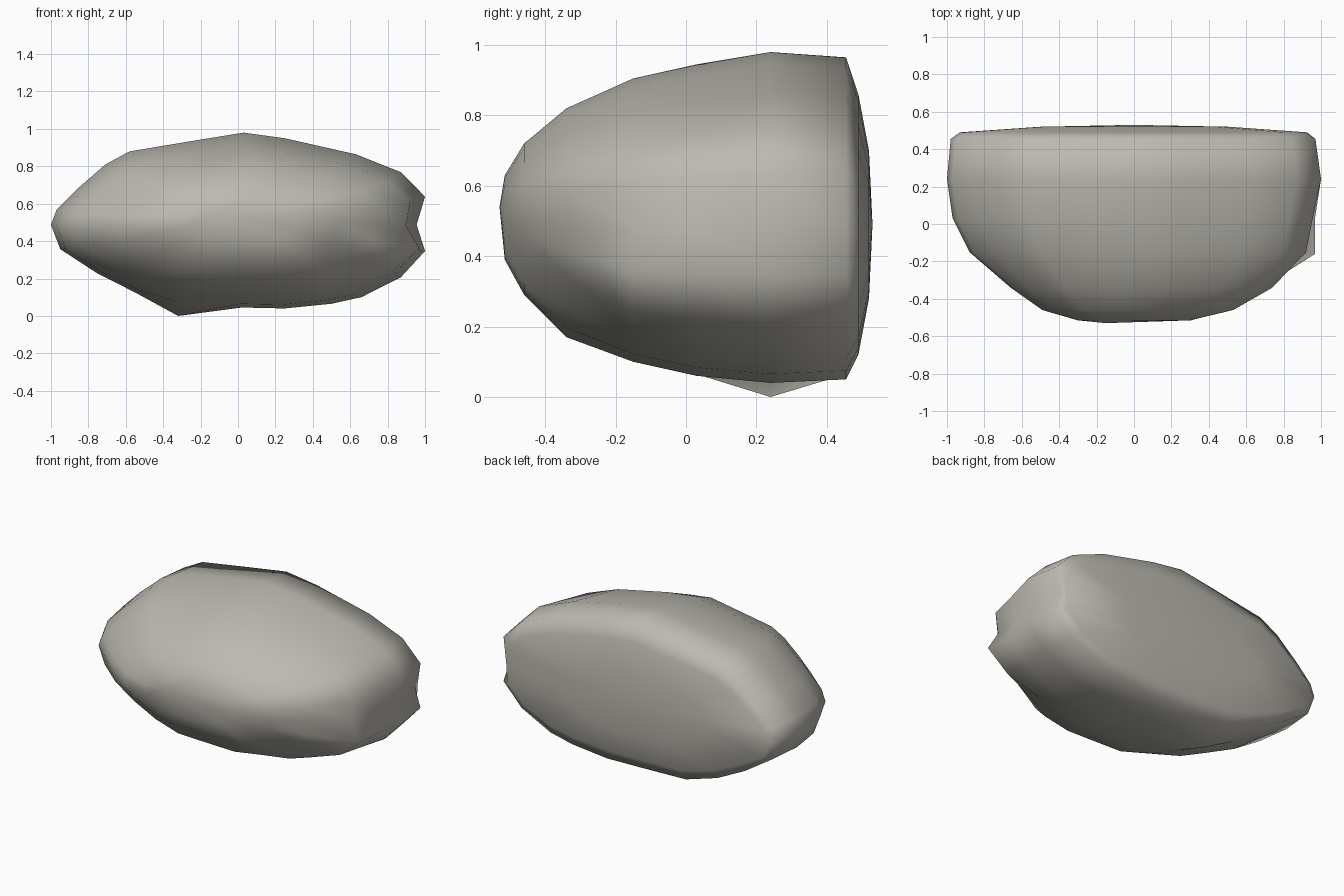
import bpy, bmesh
from mathutils import Vector

if "Cube" in bpy.data.objects:
    bpy.data.objects.remove(bpy.data.objects["Cube"])

# Rock outline seen from the front (x, z), counter-clockwise from the left tip
OUTLINE = [(-1, .49), (-.95, .36), (-.75, .23), (-.55, .13), (-.32, .06), (.02, .05),
           (.25, .045), (.5, .07), (.66, .105), (.87, .21), (1, .35), (.955, .49), (1, .64),
           (.87, .77), (.63, .865), (.25, .95), (.03, .98), (-.25, .935), (-.58, .88),
           (-.71, .81), (-.86, .68), (-.97, .57)]

# Slices from flat back to rounded front: y, x min, x max, z min, z max
SLICES = [(.52, -.5, .5, .28, .7),
          (.49, -.93, .92, .12, .86),
          (.455, -.98, .97, .05, .965),
          (.24, -1, 1, .04, .98),
          (.03, -.97, .955, .06, .945),
          (-.15, -.88, .92, .1, .905),
          (-.34, -.66, .74, .17, .82),
          (-.46, -.49, .53, .29, .72),
          (-.515, -.3, .3, .39, .63)]


def remap(v, a, b, c, d):
    return c + (v - a) / (b - a) * (d - c)


bm = bmesh.new()
rings = []
for y, x0, x1, z0, z1 in SLICES:
    rings.append([bm.verts.new((remap(x, -1, 1, x0, x1), y, remap(z, .045, .98, z0, z1)))
                  for x, z in OUTLINE])

# Skin between slices, then fan caps
n = len(OUTLINE)
for a, b in zip(rings, rings[1:]):
    for i in range(n):
        j = (i + 1) % n
        bm.faces.new((a[i], a[j], b[j], b[i]))
for ring, tip in ((rings[0], (0, .53, .49)), (rings[-1], (-.15, -.53, .54))):
    c = bm.verts.new(tip)
    for i in range(n):
        bm.faces.new((ring[i], ring[(i + 1) % n], c))

# Back face and front tip stay convex; the end groove fades out there
for k in (0, 1, 7, 8):
    r = rings[k]
    r[11].co.x = (r[10].co.x + r[12].co.x) / 2 + .005

# Pointed foot underneath, lump on the right end, hollow below the right front
rings[3][4].co.z = 0
for centre, radius, push in (((.92, -.14, .33), .2, (.05, -.01, 0)),
                             ((.62, -.34, .28), .28, (-.02, .04, .03))):
    for v in bm.verts:
        d = (v.co - Vector(centre)).length / radius
        if d < 1:
            v.co += Vector(push) * (1 - d * d)

bmesh.ops.recalc_face_normals(bm, faces=bm.faces)
for f in bm.faces:
    f.smooth = True
mesh = bpy.data.meshes.new("rock")
bm.to_mesh(mesh)
bm.free()

# Warm grey stone
stone = bpy.data.materials.new("stone")
stone.diffuse_color = (.5, .485, .433, 1)
stone.use_nodes = True
stone.node_tree.nodes["Principled BSDF"].inputs["Base Color"].default_value = stone.diffuse_color
mesh.materials.append(stone)
rock = bpy.data.objects.new("rock", mesh)
bpy.context.collection.objects.link(rock)
